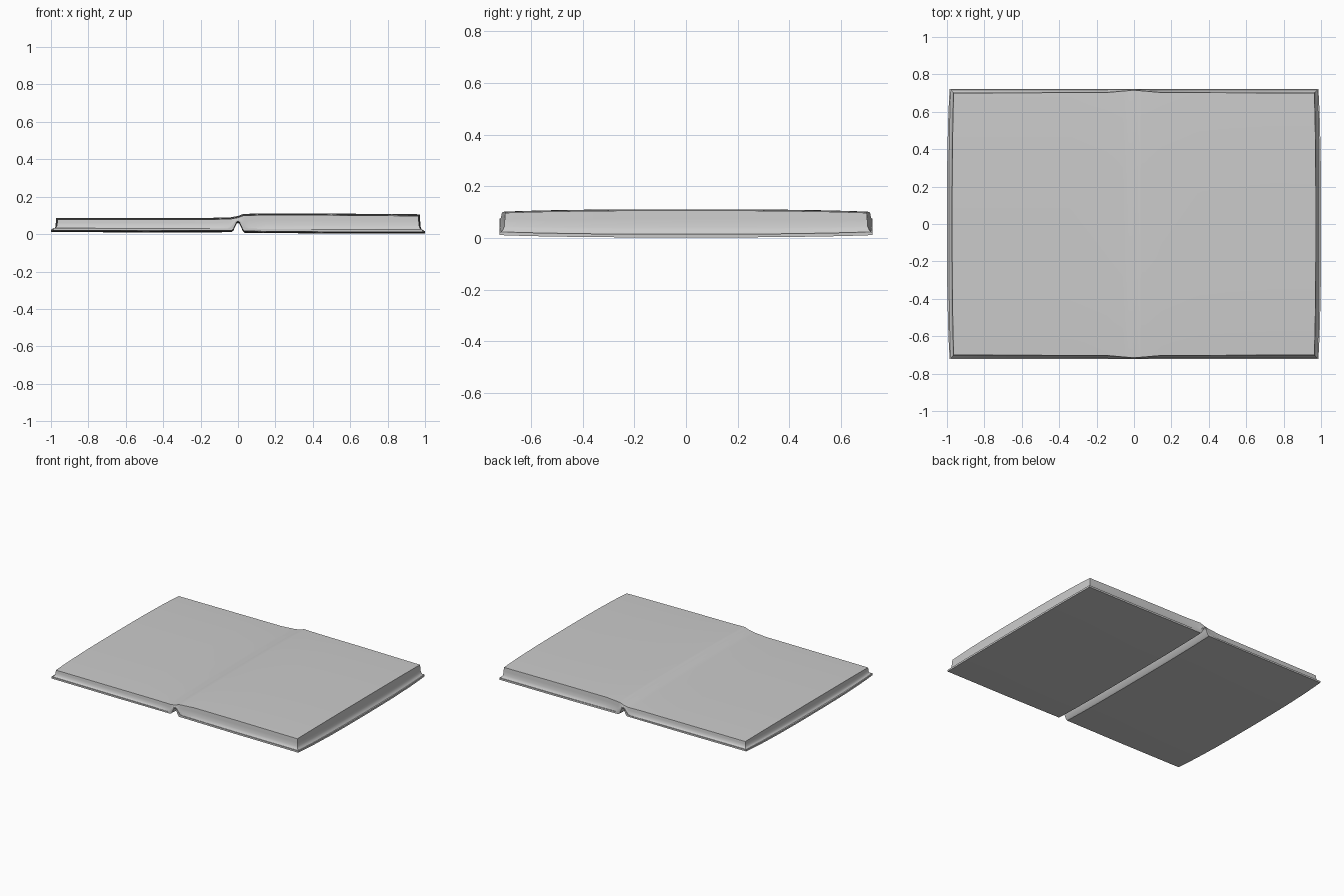
import bpy, bmesh

if "Cube" in bpy.data.objects:
    bpy.data.objects.remove(bpy.data.objects["Cube"])

YS = [-1, -0.9, -0.75, -0.5, -0.25, 0, 0.25, 0.5, 0.75, 0.9, 1]


def interp(pts, x):
    """Piecewise linear lookup in a short list of (x, value) points."""
    for (a, u), (b, v) in zip(pts, pts[1:]):
        if x <= b:
            return u + (v - u) * max(0, (x - a) / (b - a))
    return pts[-1][1]


def lattice_shell(name, xs, ys, ss, place):
    """Outer skin of a box lattice, each point placed by a function."""
    bm = bmesh.new()
    n = (len(xs), len(ys), len(ss))
    verts = {}

    def vert(c):
        if c not in verts:
            verts[c] = bm.verts.new(place(xs[c[0]], ys[c[1]], ss[c[2]]))
        return verts[c]

    for axis in range(3):
        a, b = [k for k in range(3) if k != axis]
        for side in (0, n[axis] - 1):
            for i in range(n[a] - 1):
                for j in range(n[b] - 1):
                    quad = []
                    for di, dj in ((0, 0), (1, 0), (1, 1), (0, 1)):
                        c = [0, 0, 0]
                        c[axis], c[a], c[b] = side, i + di, j + dj
                        quad.append(vert(tuple(c)))
                    bm.faces.new(quad)
    bmesh.ops.recalc_face_normals(bm, faces=bm.faces)
    mesh = bpy.data.meshes.new(name)
    bm.to_mesh(mesh)
    bm.free()
    obj = bpy.data.objects.new(name, mesh)
    bpy.context.collection.objects.link(obj)
    bpy.ops.object.select_all(action='DESELECT')
    obj.select_set(True)
    bpy.context.view_layer.objects.active = obj
    bpy.ops.object.shade_smooth_by_angle(angle=0.6)
    return obj


# Cross-section heights along x: underside, cover top, page top
UNDER = [(-1, .011), (-.5, .009), (-.035, .01), (-.025, .018), (-.008, .055), (0, .06),
         (.008, .055), (.025, .018), (.035, .007), (.5, .003), (1, .002)]
COVER_TOP = [(-1, .023), (-.06, .02), (-.04, .025), (-.012, .062), (0, .067),
             (.012, .062), (.04, .025), (.06, .02), (.5, .016), (1, .015)]
PAGE_TOP = [(-1, .086), (-.15, .087), (-.04, .09), (0, .097), (.03, .108),
            (.15, .111), (.5, .11), (1, .106)]
# The head and tail edges of the pages swell towards the spine
PAGE_HALF_DEPTH = [(-1, .70), (-.15, .703), (-.03, .713), (.03, .713), (.15, .703), (1, .70)]
# Page edges flare out towards the cover
FLARE = [(0, .02), (.12, .01), (.3, .004), (1, 0)]


def place_cover(x, t, s):
    bow = abs(t) ** 3
    z = interp(UNDER, x) * (1 - s) + interp(COVER_TOP, x) * s
    return (x * (1 - .014 * bow), .722 * t, z + .009 * bow)


def place_pages(x, t, s):
    bow = abs(t) ** 3
    low = interp(COVER_TOP, x) - .002 + .009 * bow
    high = interp(PAGE_TOP, x) - .009 * bow
    flare = interp(FLARE, s)
    half = interp(PAGE_HALF_DEPTH, x)
    y = t * min(.719, half + flare)
    return (x * (.972 + flare - .008 * bow), y, low * (1 - s) + high * s)


def mirrored(vals):
    return [-v for v in reversed(vals)] + [0] + vals


# Cover boards with the folded spine groove
lattice_shell("cover", mirrored([.008, .012, .025, .035, .04, .06, .25, .5, .75, 1]),
              YS, [0, 1], place_cover)

# Open page block, left side thinner than the right
lattice_shell("pages", mirrored([.012, .03, .04, .06, .15, .35, .5, .75, 1]),
              YS, [0, .12, .3, .65, 1], place_pages)
